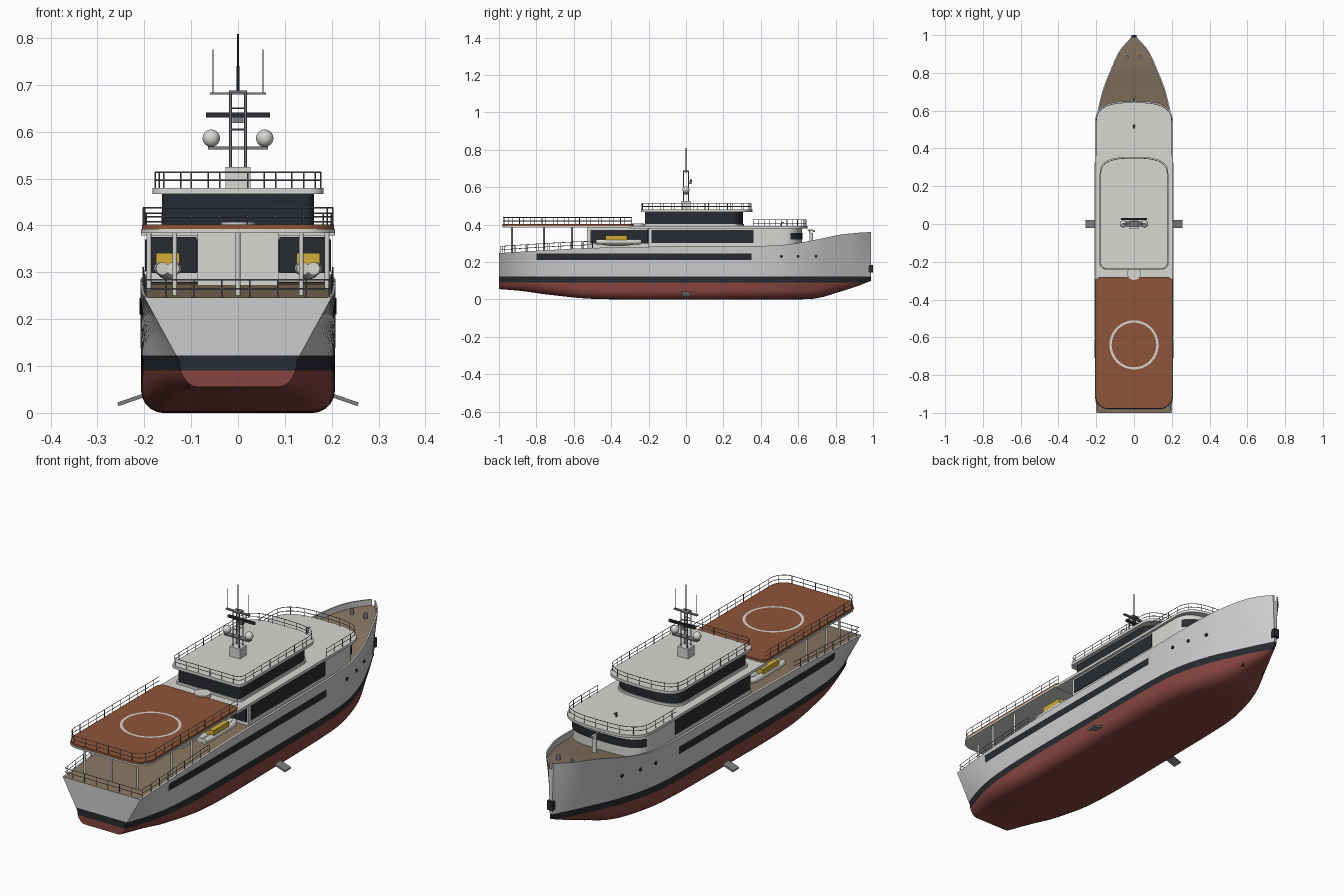
import bpy, bmesh, math
from mathutils import Vector, Matrix

if "Cube" in bpy.data.objects:
    bpy.data.objects.remove(bpy.data.objects["Cube"])


def mat(name, r, g, b):
    m = bpy.data.materials.new(name)
    m.diffuse_color = (r, g, b, 1)
    m.use_nodes = True
    m.node_tree.nodes["Principled BSDF"].inputs["Base Color"].default_value = m.diffuse_color
    return m


GREY, DARK = mat("hull_grey", .55, .55, .53), mat("dark_glass", .02, .024, .03)
RED, TEAK = mat("bottom_red", .24, .06, .05), mat("teak", .25, .18, .12)
PAD, WHITE = mat("pad_orange", .27, .09, .04), mat("white", .68, .68, .65)
YEL, STEEL = mat("yellow", .65, .42, .04), mat("steel", .2, .21, .23)


def finish(name, bm, mats, angle=35):
    bmesh.ops.recalc_face_normals(bm, faces=bm.faces)
    me = bpy.data.meshes.new(name)
    bm.to_mesh(me)
    bm.free()
    for m in mats:
        me.materials.append(m)
    ob = bpy.data.objects.new(name, me)
    bpy.context.collection.objects.link(ob)
    bpy.ops.object.select_all(action='DESELECT')
    ob.select_set(True)
    bpy.context.view_layer.objects.active = ob
    bpy.ops.object.shade_smooth_by_angle(angle=math.radians(angle))
    return ob


def prism(name, pts, z0, z1, m):
    bm = bmesh.new()
    lo, hi = ([bm.verts.new((x, y, z)) for x, y in pts] for z in (z0, z1))
    bm.faces.new(lo)
    bm.faces.new(hi)
    for i in range(len(pts)):
        j = (i + 1) % len(pts)
        bm.faces.new((lo[i], lo[j], hi[j], hi[i]))
    return finish(name, bm, [m])


def box(name, x, y, z, m):
    return prism(name, [(x[0], y[0]), (x[1], y[0]), (x[1], y[1]), (x[0], y[1])], z[0], z[1], m)


def cyl(name, c, r, h, m, axis='Z', seg=20):
    bm = bmesh.new()
    rot = Matrix.Rotation(math.pi / 2, 4, 'Y') if axis == 'X' else Matrix()
    bmesh.ops.create_cone(bm, cap_ends=True, segments=seg, radius1=r, radius2=r, depth=h,
                          matrix=Matrix.Translation(c) @ rot)
    return finish(name, bm, [m])


def ball(name, c, s, m):
    bm = bmesh.new()
    bmesh.ops.create_uvsphere(bm, u_segments=24, v_segments=14, radius=1,
                              matrix=Matrix.Translation(c) @ Matrix.Diagonal((*s, 1)))
    return finish(name, bm, [m])


def tubes(name, paths, r, m, res=0):
    cu = bpy.data.curves.new(name, 'CURVE')
    cu.dimensions, cu.bevel_depth, cu.bevel_resolution, cu.use_fill_caps = '3D', r, res, True
    for p in paths:
        s = cu.splines.new('POLY')
        s.points.add(len(p) - 1)
        for q, v in zip(s.points, p):
            q.co = (*v, 1)
    cu.materials.append(m)
    ob = bpy.data.objects.new(name, cu)
    bpy.context.collection.objects.link(ob)
    bpy.ops.object.select_all(action='DESELECT')
    ob.select_set(True)
    bpy.context.view_layer.objects.active = ob
    bpy.ops.object.convert(target='MESH')


def rail(name, pts, h, step=.06):
    # horizontal rails plus evenly spaced posts along a path
    pts = [Vector(p) for p in pts]
    up, posts, d = Vector((0, 0, h)), [pts[0]], 0
    for a, b in zip(pts, pts[1:]):
        L = (b - a).length
        t = step - d
        while t <= L:
            posts.append(a.lerp(b, t / L))
            t += step
        d = L - (t - step)
    tubes(name, [[p + up * k for p in pts] for k in (.5, 1)] + [[p, p + up] for p in posts], .0016, STEEL)


def end(hw, y, rx, ry, s, n=2):
    # rounded end of a deck plan, right to left
    half = []
    for i in range(11):
        a = math.pi / 2 * i / 10
        c, k = max(math.cos(a), 0) ** (2 / n), math.sin(a) ** (2 / n)
        half.append((hw - rx + rx * c, y - s * ry + s * ry * k))
    return half + [(-x, v) for x, v in reversed(half) if x > 1e-4]


def plan(hw, y0, y1, r, fx, fy, n=2):
    return end(hw, y1, fx, fy, 1, n) + end(hw, y0, r, r, -1)[::-1]


# hull stations: y, keel z, sheer z, flat width, waterline width, bilge height, deck width
ST = [(-1, .055, .247, .085, .125, .055, .2), (-.88, .045, .255, .11, .165, .06, .205),
      (-.75, .027, .263, .135, .19, .06, .207), (-.5, .003, .275, .155, .205, .05, .208),
      (0, 0, .284, .155, .206, .05, .208), (.4, 0, .286, .14, .202, .05, .207),
      (.55, 0, .294, .11, .182, .05, .2), (.7, .006, .32, .065, .135, .05, .168),
      (.82, .04, .345, .03, .085, .05, .122), (.92, .072, .356, .01, .04, .04, .075),
      (.99, .1, .36, .002, .006, .03, .014)]


def station(y):
    i = max(0, min(len(ST) - 2, sum(s[0] <= y for s in ST) - 1))

    def slope(j, c):
        a, b = ST[max(j - 1, 0)], ST[min(j + 1, len(ST) - 1)]
        return (b[c] - a[c]) / (b[0] - a[0])
    h = ST[i + 1][0] - ST[i][0]
    t = (y - ST[i][0]) / h
    return [(2*t**3 - 3*t*t + 1) * ST[i][c] + (t**3 - 2*t*t + t) * h * slope(i, c)
            + (3*t*t - 2*t**3) * ST[i + 1][c] + (t**3 - t*t) * h * slope(i + 1, c) for c in range(1, 7)]


def side(y, z):
    K, S, b, w, r, D = station(y)
    return w + (D - w) * (z - K - r) / (S - K - r)


def deck_z(y):
    t = max(0, min(1, (y - .4) / .2))
    return station(y)[1] - .001 - .026 * t * t * (3 - 2 * t)


# hull with bulwark and deck, lofted then cut at the paint lines
bm = bmesh.new()
rings, N = [], 64
for i in range(N + 1):
    y = -1 + 1.99 * i / N
    K, S, b, w, r, D = station(y)
    half = [(b + (w - b) * math.sin(a), K + r - r * math.cos(a)) for a in [k * math.pi / 10 for k in range(6)]]
    half += [(w + (D - w) * k / 3, K + r + (S - K - r) * k / 3) for k in (1, 2, 3)]
    inner = max(D - .008, .001)
    half += [(inner, S), (inner, deck_z(y))]
    ring = [(0, K)] + half + [(0, deck_z(y))] + [(-x, z) for x, z in reversed(half)]
    rings.append([bm.verts.new((x, y, z)) for x, z in ring])
M = len(rings[0])
for a, b in zip(rings, rings[1:]):
    for j in range(M):
        f = bm.faces.new((a[j], a[(j + 1) % M], b[(j + 1) % M], b[j]))
        f.material_index = 3 if j in (11, 12) else 0
for r in (rings[0], rings[-1]):
    bm.faces.new(r)
for z in (.09, .122):
    bmesh.ops.bisect_plane(bm, geom=bm.verts[:] + bm.edges[:] + bm.faces[:], plane_co=(0, 0, z), plane_no=(0, 0, 1))
for f in bm.faces:
    z = f.calc_center_median().z
    if z < .122:
        f.material_index = 2 if z < .09 else 1
finish("hull", bm, [GREY, DARK, RED, TEAK])

# hull window strips, portholes, fins, thrusters, bollards
for s, n in ((1, "right"), (-1, "left")):
    bm = bmesh.new()
    cols = [[bm.verts.new((s * (side(y, z) + .002), y, z)) for z in (.21, .245)]
            for y in [-.8 + 1.15 * k / 20 for k in range(21)]]
    for a, b in zip(cols, cols[1:]):
        bm.faces.new((a[0], b[0], b[1], a[1]) if s > 0 else (a[0], a[1], b[1], b[0]))
    bmesh.ops.solidify(bm, geom=bm.faces[:], thickness=.003)
    finish("hull_window_" + n, bm, [DARK])
    for y in (.51, .6, .695):
        cyl("porthole_" + n, (s * side(y, .23), y, .23), .008, .008, DARK, 'X')
    fin = box("stabilizer_fin_" + n, (-.03, .03), (-.022, .022), (-.004, .004), STEEL)
    fin.location, fin.rotation_euler = (s * .228, 0, .028), (0, s * .33, 0)
    cyl("thruster_" + n, (s * .045, .825, .06), .013, .03, DARK, 'X')
    cyl("bollard_" + n, (s * .035, .885, deck_z(.885) + .01), .009, .022, STEEL)
    # tender with deck console in the side bay
    x = s * .15
    ball("tender_hull_" + n, (x, -.365, .302), (.022, .1, .017), WHITE)
    for dx in (-.016, .016):
        tubes("tender_tube_" + n, [[(x + dx * k, y, .308) for y, k in
              ((-.48, .7), (-.45, 1), (-.29, 1), (-.262, .7), (-.245, .1))]], .014, WHITE, 3)
    box("tender_console_" + n, (x - .025, x + .025), (-.43, -.315), (.315, .341), YEL)
    # deckhouse glazing
    box("saloon_window_" + n, (s * .195 - .003, s * .195 + .003), (-.185, .36), (.302, .37), DARK)
    box("bay_window_" + n, (s * .087 - .003, s * .087 + .003), (-.51, -.2), (.3, .37), DARK)
    box("aft_window_" + n, (s * .137 - .048, s * .137 + .048), (-.205, -.197), (.298, .375), DARK)
    # helideck pillars
    for px, py in ((.135, -.93), (.19, -.76), (.19, -.61)):
        cyl("pillar_" + n, (s * px, py, .32), .005, .14, WHITE, seg=12)
cyl("pillar_centre", (0, -.93, .32), .005, .14, WHITE, seg=12)
box("anchor", (-.014, .014), (.965, 1), (.143, .185), DARK)

# main deckhouse, aft centre house and wraparound front windows
prism("main_house", plan(.195, -.2, .62, .002, .195, .12, 3), .265, .383, WHITE)
box("aft_house", (-.086, .086), (-.53, -.19), (.262, .39), WHITE)
band = end(.197, .623, .197, .12, 1, 3)
prism("front_window", [p for p in band if p[1] > .555], .32, .356, DARK)

# upper deck, bridge and bridge roof
prism("upper_deck", plan(.207, -.3, .65, .004, .207, .13, 3), .378, .391, WHITE)
prism("bridge_base", plan(.168, -.225, .31, .02, .168, .08, 3), .388, .402, WHITE)
prism("bridge_glass", plan(.162, -.22, .305, .02, .162, .08, 3), .4, .468, DARK)
prism("bridge_roof", plan(.182, -.24, .355, .03, .182, .1, 3), .467, .48, WHITE)
cyl("aft_disc", (0, -.26, .398), .036, .018, WHITE, seg=32)

# helideck with painted circle
prism("helideck", plan(.205, -.98, -.28, .07, .03, .03), .389, .402, PAD)
prism("helideck_edge", plan(.207, -.982, -.278, .07, .03, .03), .384, .392, WHITE)
bm = bmesh.new()
circ = [[bm.verts.new((r * math.cos(a), -.64 + r * math.sin(a), .403)) for r in (.118, .13)]
        for a in [k * math.tau / 64 for k in range(64)]]
for k in range(64):
    a, b = circ[k], circ[(k + 1) % 64]
    bm.faces.new((a[0], a[1], b[1], b[0]))
finish("landing_circle", bm, [WHITE])

# railings
aft = [(.202, -.29)] + end(.202, -.977, .068, .068, -1) + [(-.202, -.29)]
rail("helideck_rail", [(x, y, .4) for x, y in aft], .038)
fore = [(.2, .36)] + end(.2, .642, .2, .12, 1, 3) + [(-.2, .36)]
rail("upper_deck_rail", [(x, y, .39) for x, y in fore], .036)
top = plan(.177, -.235, .348, .03, .177, .1, 3)
rail("bridge_roof_rail", [(x, y, .48) for x, y in top + top[:1]], .033)
run = [(station(y)[5] - .006, y, deck_z(y)) for y in (-.5, -.6, -.7, -.8, -.9, -.99)]
rail("stern_rail", run + [(-x, y, z) for x, y, z in reversed(run)], .037)

# mast with crossbars, radar, domes and antennas
box("mast_base", (-.027, .027), (-.025, .025), (.478, .525), WHITE)
tubes("mast_posts", [[(x, y, .52), (x, y, .688)] for x in (-.016, .016) for y in (-.014, .014)], .003, STEEL, 2)
tubes("mast_rungs", [[(-.016, y, z), (.016, y, z)] for z in (.605, .65) for y in (-.014, .014)], .002, STEEL)
box("dome_arm", (-.064, .064), (-.012, .012), (.562, .568), STEEL)
box("top_arm", (-.06, .06), (-.006, .006), (.679, .684), STEEL)
box("top_plate", (-.018, .018), (-.016, .016), (.682, .688), STEEL)
box("radar_bar", (-.068, .068), (.022, .032), (.63, .641), DARK)
box("radar_mount", (-.012, .012), (.01, .03), (.618, .631), STEEL)
for s in (-1, 1):
    ball("satellite_dome", (s * .057, 0, .586), (.0185, .0185, .0185), WHITE)
tubes("whip_antennas", [[(s * .053, 0, .68), (s * .053, 0, .775)] for s in (-1, 1)], .001, STEEL)
tubes("main_antenna", [[(0, 0, .685), (0, 0, .74)]], .003, DARK, 2)
tubes("antenna_tip", [[(0, 0, .74), (0, 0, .808)]], .0018, DARK, 2)

# foredeck crane and horn
cyl("crane_post", (0, .67, .32), .01, .07, WHITE)
tubes("crane_arm", [[(0, .67, .35), (0, .655, .372), (0, .69, .365)]], .006, WHITE, 2)
tubes("horn", [[(0, .51, .39), (0, .51, .408), (0, .525, .41)]], .004, STEEL, 2)
